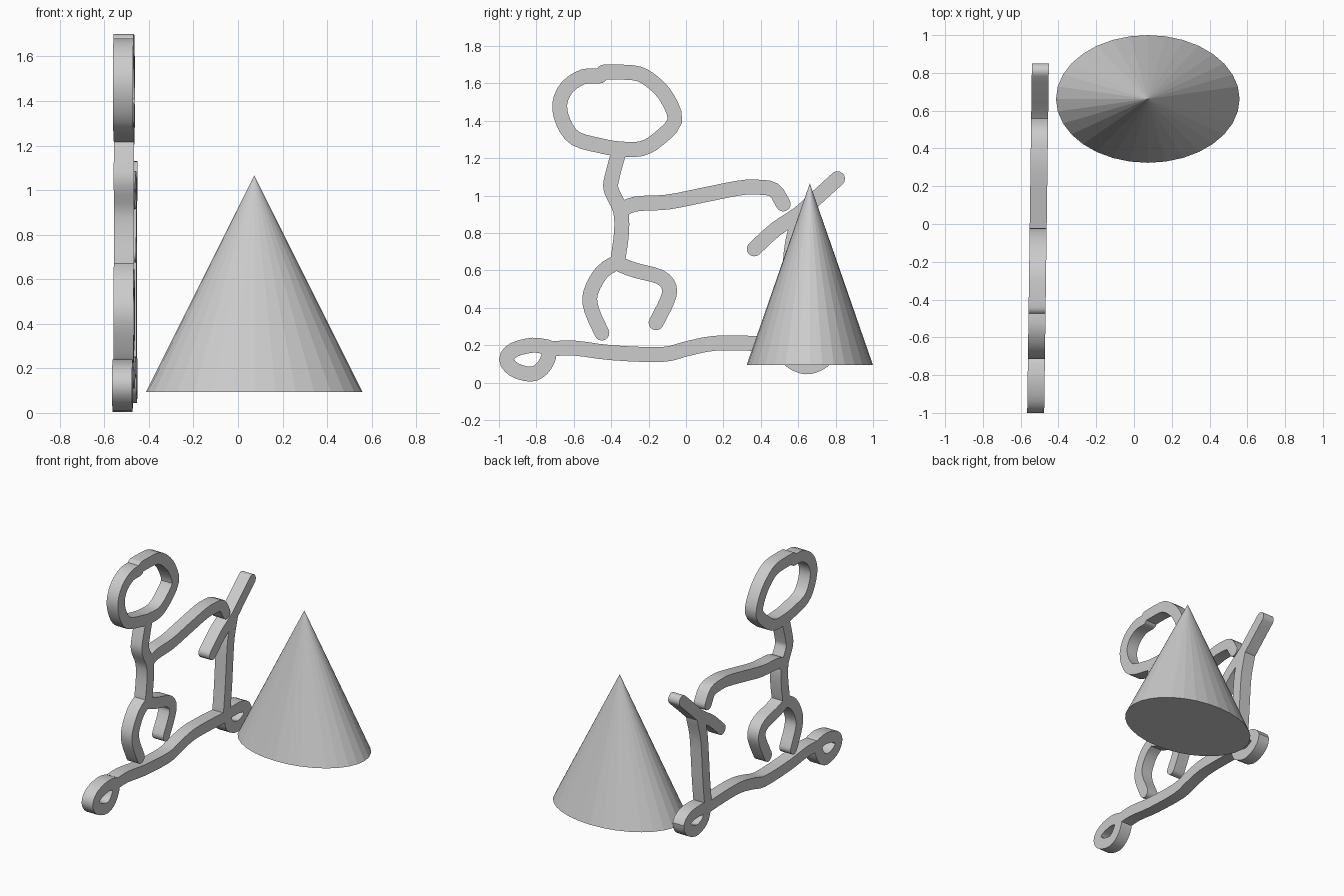
import bpy, bmesh, math
from mathutils import Vector

default = bpy.data.objects.get("Cube")
if default:
    bpy.data.objects.remove(default, do_unlink=True)

grey = bpy.data.materials.new("plain grey")
grey.use_nodes = True
colour = (0.6, 0.6, 0.6, 1)
grey.diffuse_color = colour
grey.node_tree.nodes["Principled BSDF"].inputs["Base Color"].default_value = colour

HALF = 0.04      # half the stroke width
DEPTH = 0.09     # stroke thickness along x


def smooth_path(points, steps=3):
    """Catmull-Rom curve through the points."""
    p = [Vector(q) for q in points]
    p = [2 * p[0] - p[1]] + p + [2 * p[-1] - p[-2]]
    path = []
    for a, b, c, d in zip(p, p[1:], p[2:], p[3:]):
        for i in range(steps):
            t = i / steps
            path.append(0.5 * (2 * b + (c - a) * t + (2 * a - 5 * b + 4 * c - d) * t * t
                               + (3 * b - a - 3 * c + d) * t ** 3))
    return path + [p[-2]]


def finish(name, bm):
    bmesh.ops.recalc_face_normals(bm, faces=bm.faces)
    mesh = bpy.data.meshes.new(name)
    bm.to_mesh(mesh)
    bm.free()
    mesh.materials.append(grey)
    obj = bpy.data.objects.new(name, mesh)
    bpy.context.collection.objects.link(obj)
    return obj


def stroke(name, points):
    """Round-ended ribbon along a (y, z) path, thickened along x."""
    path = smooth_path(points)
    bm = bmesh.new()

    def vert(q):
        # the whole drawing is turned slightly about z
        return bm.verts.new((-0.507 + 0.0135 * q.x - DEPTH / 2, q.y, q.z)
                            if len(q) == 3 else
                            (-0.507 + 0.0135 * q.x - DEPTH / 2, q.x, q.y))

    rails, normals = [], []
    for i, q in enumerate(path):
        along = (path[min(i + 1, len(path) - 1)] - path[max(i - 1, 0)]).normalized()
        side = Vector((-along.y, along.x))
        normals.append((along, side))
        rails.append((vert(q + side * HALF), vert(q - side * HALF)))
    for (a, b), (c, d) in zip(rails, rails[1:]):
        bm.faces.new((a, b, d, c))
    # rounded ends
    for i, sign in ((0, -1), (-1, 1)):
        along, side = normals[i]
        arc = [vert(path[i] + HALF * (side * math.cos(k * math.pi / 8)
                                      + along * sign * math.sin(k * math.pi / 8)))
               for k in range(1, 8)]
        bm.faces.new([rails[i][0]] + arc + [rails[i][1]])
    bmesh.ops.recalc_face_normals(bm, faces=bm.faces)
    grown = bmesh.ops.extrude_face_region(bm, geom=bm.faces[:], use_keep_orig=True)
    bmesh.ops.translate(bm, vec=(DEPTH, 0, 0),
                        verts=[g for g in grown["geom"] if isinstance(g, bmesh.types.BMVert)])
    obj = finish(name, bm)
    bpy.ops.object.select_all(action="DESELECT")
    obj.select_set(True)
    bpy.context.view_layer.objects.active = obj
    bpy.ops.object.shade_smooth_by_angle(angle=math.radians(35))


# Stick rider
stroke("head", [(-.46, 1.64), (-.55, 1.635), (-.635, 1.58), (-.675, 1.49), (-.655, 1.39),
                (-.59, 1.305), (-.45, 1.265), (-.36, 1.25), (-.24, 1.25), (-.15, 1.3),
                (-.06, 1.4), (-.1, 1.52), (-.17, 1.6), (-.25, 1.65), (-.35, 1.66), (-.44, 1.66)])
stroke("torso", [(-.36, 1.23), (-.395, 1.1), (-.4, 1.03), (-.35, .92), (-.345, .8), (-.365, .65)])
stroke("arm", [(-.35, .92), (-.27, .955), (-.1, .965), (.08, 1.0), (.28, 1.04), (.38, 1.045),
               (.47, 1.03), (.52, .955)])
stroke("rear_leg", [(-.36, .65), (-.45, .59), (-.51, .48), (-.505, .39), (-.45, .265)])
stroke("front_leg", [(-.35, .63), (-.27, .6), (-.14, .565), (-.09, .51), (-.1, .44), (-.16, .32)])

# Scooter
stroke("deck", [(-.73, .18), (-.6, .185), (-.4, .16), (-.13, .15), (0, .18), (.15, .21),
                (.35, .21), (.53, .2)])
stroke("rear_wheel", [(-.74, .19), (-.82, .2), (-.92, .175), (-.96, .125), (-.92, .07),
                      (-.83, .045), (-.77, .075), (-.735, .135), (-.735, .18)])
stroke("front_wheel", [(.53, .2), (.55, .13), (.6, .095), (.66, .085), (.73, .115),
                       (.76, .165), (.71, .205), (.62, .215), (.54, .21)])
stroke("steering_column", [(.61, .9), (.57, .75), (.555, .6), (.54, .4), (.52, .22)])
stroke("handlebar", [(.365, .715), (.48, .82), (.6, .9), (.7, .99), (.81, 1.09)])

# Oval cone standing beside the scooter
bm = bmesh.new()
bmesh.ops.create_cone(bm, cap_ends=True, segments=32, radius1=1, radius2=0, depth=1)
bmesh.ops.remove_doubles(bm, verts=bm.verts, dist=0.0001)
bmesh.ops.scale(bm, vec=(0.486, 0.338, 0.972), verts=bm.verts)
bmesh.ops.translate(bm, vec=(0.073, 0.662, 0.579), verts=bm.verts)
finish("cone", bm)
